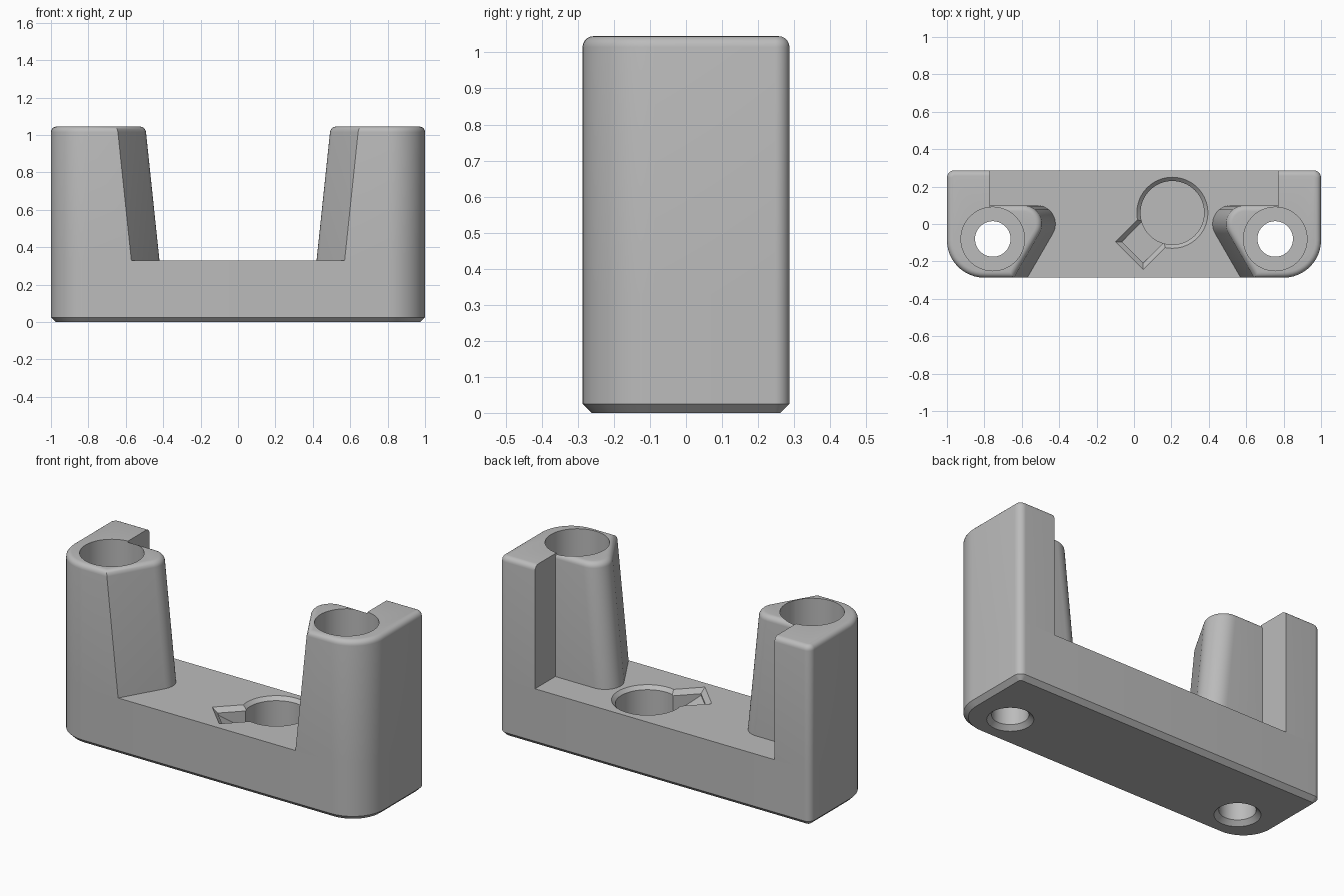
import bpy, bmesh
from math import sin, cos, tan, radians, pi
from mathutils import Vector

cube = bpy.data.objects.get("Cube")
if cube:
    bpy.data.objects.remove(cube, do_unlink=True)

HALF_Y, BASE_Z, TOP_Z = 0.287, 0.33, 1.045
FILLET, FRONT_R, BACK_R, NOSE_R = 0.03, 0.2, 0.04, 0.1
SCREW = (0.755, -0.08)

grey = bpy.data.materials.new("plain grey")
grey.use_nodes = True
colour = (0.5, 0.5, 0.5, 1)
grey.diffuse_color = colour
grey.node_tree.nodes["Principled BSDF"].inputs["Base Color"].default_value = colour


def arc(cx, cy, r, start, end, steps=12):
    angles = [radians(start + (end - start) * i / steps) for i in range(steps + 1)]
    return [(cx + r * cos(a), cy + r * sin(a)) for a in angles]


def at_height(points, z):
    return [(x, y, z) for x, y in points]


def loft(name, rings):
    """Skin a stack of matching rings and cap both ends."""
    bm = bmesh.new()
    loops = [[bm.verts.new(p) for p in ring] for ring in rings]
    for low, high in zip(loops, loops[1:]):
        for i in range(len(low)):
            j = (i + 1) % len(low)
            bm.faces.new((low[i], low[j], high[j], high[i]))
    bm.faces.new(loops[0][::-1])
    bm.faces.new(loops[-1])
    bmesh.ops.recalc_face_normals(bm, faces=bm.faces)
    mesh = bpy.data.meshes.new(name)
    bm.to_mesh(mesh)
    bm.free()
    mesh.materials.append(grey)
    obj = bpy.data.objects.new(name, mesh)
    bpy.context.collection.objects.link(obj)
    return obj


def turned(name, centre, profile, steps=64):
    """Round cutter from (radius, height) pairs."""
    return loft(name, [at_height(arc(*centre, r, 0, 360, steps)[:-1], z) for r, z in profile])


def cut(obj, cutters):
    bpy.context.view_layer.objects.active = obj
    for cutter in cutters:
        cutter.hide_render = True
        mod = obj.modifiers.new("cut", 'BOOLEAN')
        mod.operation, mod.solver, mod.object = 'DIFFERENCE', 'EXACT', cutter
        bpy.ops.object.modifier_apply(modifier=mod.name)


def base_outline(d):
    fx, fy = 1 - FRONT_R, FRONT_R - HALF_Y
    bx, by = 1 - BACK_R, HALF_Y - BACK_R
    return (arc(-fx, fy, FRONT_R - d, 180, 270) + arc(fx, fy, FRONT_R - d, 270, 360)
            + arc(bx, by, BACK_R - d, 0, 90) + arc(-bx, by, BACK_R - d, 90, 180))


def tower_ring(side, z, d):
    """Tower section: the nose leans outward with height, d insets the outline."""
    lean = 0.075 * (z - BASE_Z) / (TOP_Z - BASE_Z)
    nose = arc(0.52 + lean, 0, NOSE_R - d, 90, 210)
    px, py = nose[-1]
    front_y = d - HALF_Y
    points = nose + [(px + (py - front_y) * tan(radians(30)), front_y)]
    points += arc(1 - FRONT_R, FRONT_R - HALF_Y, FRONT_R - d, 270, 360)
    points += arc(1 - BACK_R, HALF_Y - BACK_R, BACK_R - d, 0, 90)
    points += [(0.77, HALF_Y - d), (0.77, NOSE_R - d)]
    return at_height([(side * x, y) for x, y in points], z)


def slot_ring(half_w, near, far, z_near, z_far):
    """Rectangle reaching diagonally out of the round pocket."""
    out, across = Vector((-1, -1)).normalized(), Vector((1, -1)).normalized()
    corners = [(near, -half_w, z_near), (near, half_w, z_near),
               (far, half_w, z_far), (far, -half_w, z_far)]
    ring = []
    for u, w, z in corners:
        p = Vector(POCKET) + out * u + across * w
        ring.append((p.x, p.y, z))
    return ring


# Base block with chamfered underside
base = loft("base", [at_height(base_outline(0.025), 0), at_height(base_outline(0), 0.025),
                     at_height(base_outline(0), BASE_Z)])

# Two leaning towers with rounded tops
towers = {}
for side, label in ((1, "left"), (-1, "right")):
    rings = [tower_ring(side, BASE_Z, 0)]
    for i in range(6):
        a = i / 5 * pi / 2
        rings.append(tower_ring(side, TOP_Z - FILLET * (1 - sin(a)), FILLET * (1 - cos(a))))
    towers[side] = loft(label + "_tower", rings)

# Screw holes: chamfered underneath, wide counterbore from above
screws = {}
for side in towers:
    screws[side] = turned("screw_cutter", (side * SCREW[0], SCREW[1]),
                          [(0.145, -0.025), (0.095, 0.025), (0.095, 0.28), (0.17, 0.28), (0.17, 1.2)])

# Round pocket with a ramped diagonal slot
POCKET = (0.205, 0.06)
pocket = turned("pocket_cutter", POCKET, [(0.17, 0.08), (0.17, 0.31), (0.21, 0.35)])
slot = loft("slot_cutter", [slot_ring(0.08, 0.1, 0.3, 0.17, 0.295),
                            slot_ring(0.08, 0.1, 0.3, 0.305, 0.305),
                            slot_ring(0.13, 0.1, 0.35, 0.355, 0.355)])

cut(base, [*screws.values(), pocket, slot])
for side, tower in towers.items():
    cut(tower, [screws[side]])
for cutter in (*screws.values(), pocket, slot):
    bpy.data.objects.remove(cutter, do_unlink=True)

# Smooth the rounded surfaces, keep creases sharp
bpy.ops.object.select_all(action='DESELECT')
for obj in (base, *towers.values()):
    obj.select_set(True)
bpy.context.view_layer.objects.active = base
bpy.ops.object.shade_smooth_by_angle(angle=radians(30))
